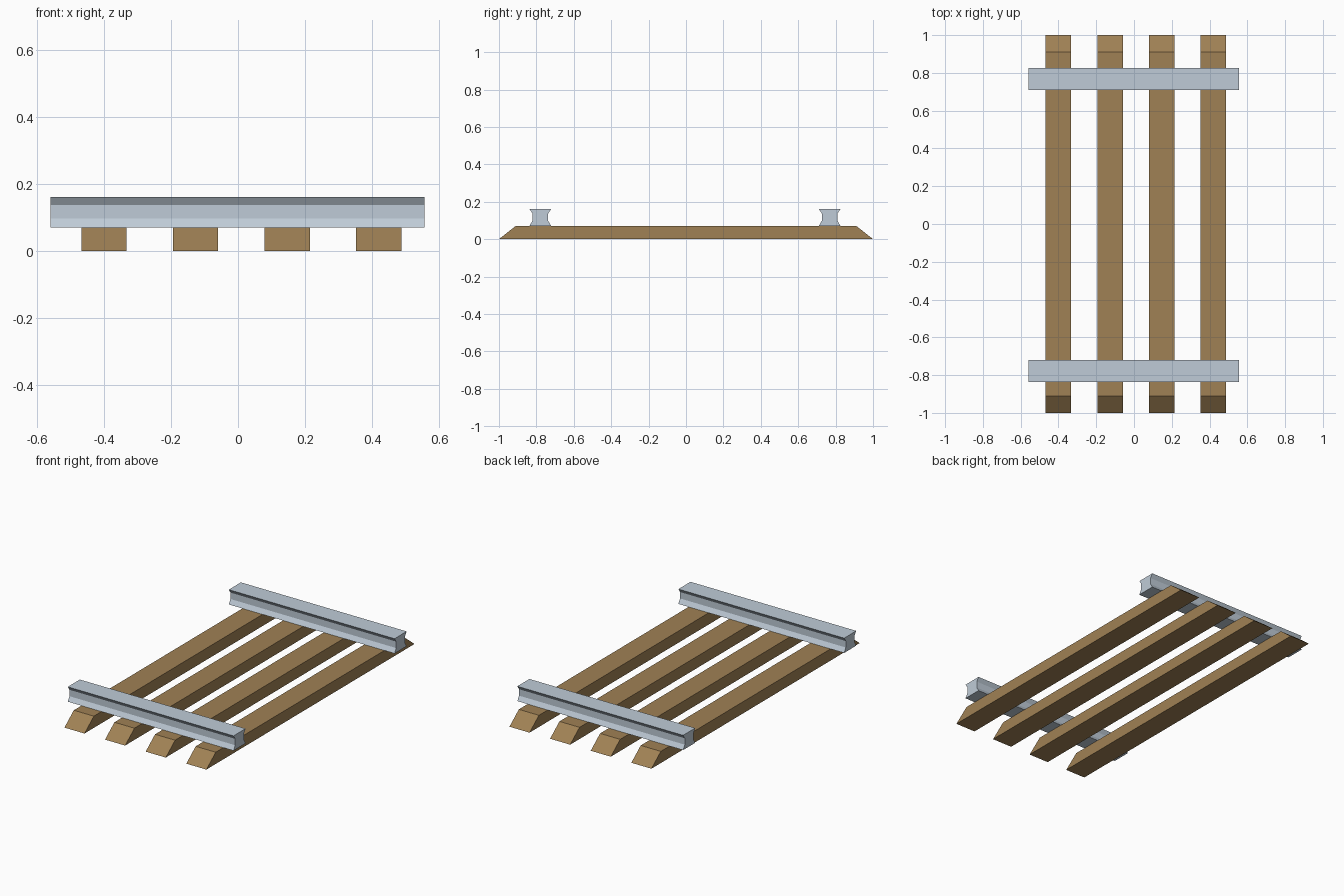
import bpy

if "Cube" in bpy.data.objects:
    bpy.data.objects.remove(bpy.data.objects["Cube"])


def material(name, color):
    m = bpy.data.materials.new(name)
    m.diffuse_color = color
    m.use_nodes = True
    m.node_tree.nodes["Principled BSDF"].inputs["Base Color"].default_value = m.diffuse_color
    return m


def prism(name, profile, x0, x1, mat):
    """Extrude a (y, z) outline along x from x0 to x1."""
    n = len(profile)
    verts = [(x, y, z) for x in (x0, x1) for y, z in profile]
    faces = [tuple(reversed(range(n))), tuple(range(n, 2 * n))]
    faces += [(i, (i + 1) % n, n + (i + 1) % n, n + i) for i in range(n)]
    mesh = bpy.data.meshes.new(name)
    mesh.from_pydata(verts, [], faces)
    mesh.materials.append(mat)
    obj = bpy.data.objects.new(name, mesh)
    bpy.context.collection.objects.link(obj)
    return obj


wood = material("wood", (0.35, 0.22, 0.09, 1))
steel = material("steel", (0.52, 0.6, 0.68, 1))
TOP = 0.071

# Four sleepers with sloped ends
sleeper = [(-1, 0), (1, 0), (0.91, TOP), (-0.91, TOP)]
for i in range(4):
    x = -0.4 + 0.2733 * i
    prism(f"sleeper_{i + 1}", sleeper, x - 0.0675, x + 0.0675, wood)

# Two waisted rails
half = [(0.058, TOP), (0.042, 0.098), (0.042, 0.137), (0.058, 0.161)]
outline = half + [(-y, z) for y, z in reversed(half)]
for name, yc in (("front_rail", -0.779), ("back_rail", 0.768)):
    prism(name, [(y + yc, z) for y, z in outline], -0.559, 0.556, steel)
